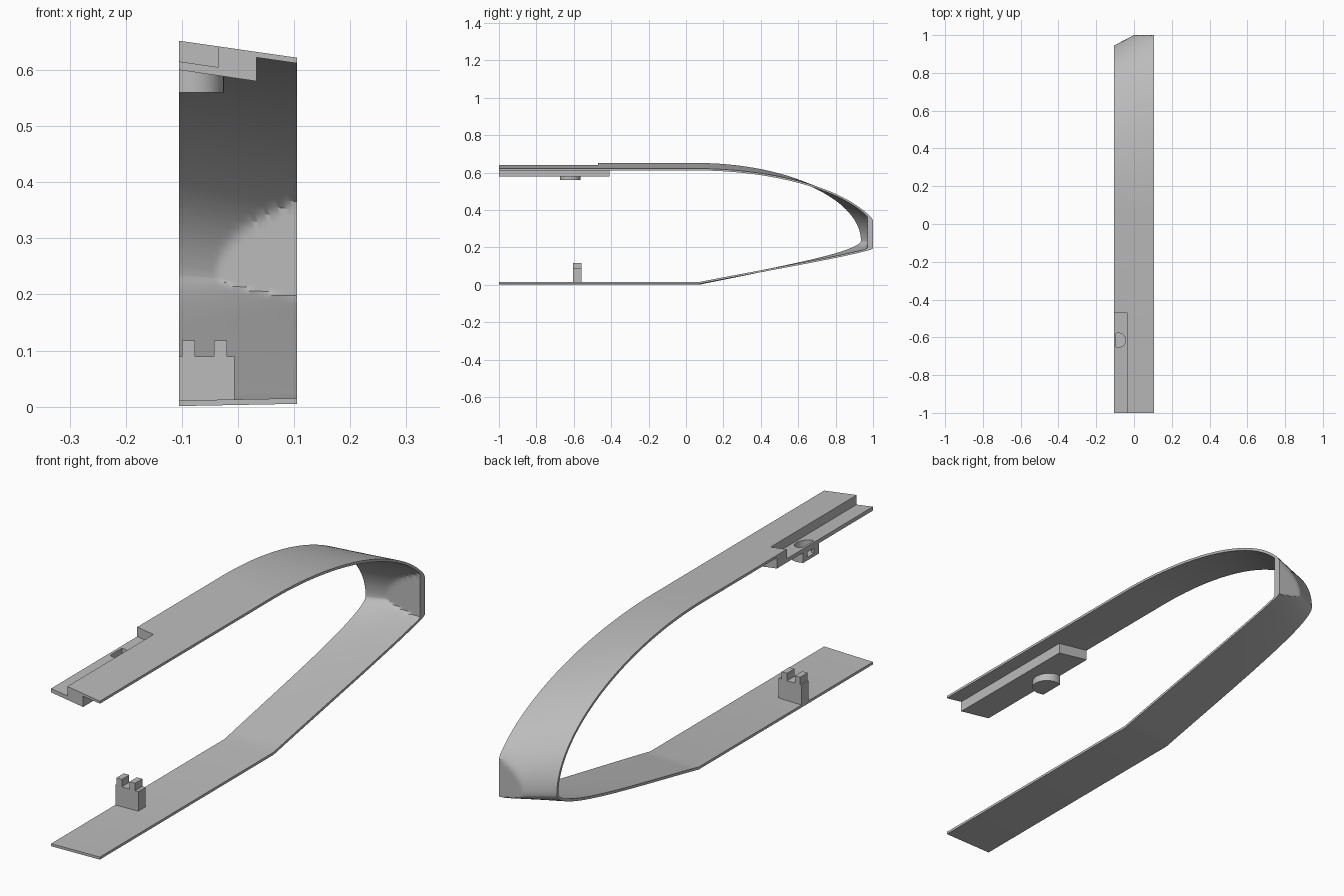
import bpy, bmesh
from math import sin, cos, acos, pi
from mathutils import Vector

if "Cube" in bpy.data.objects:
    bpy.data.objects.remove(bpy.data.objects["Cube"])

grey = bpy.data.materials.new("plain grey")
grey.use_nodes = True
colour = (0.5, 0.5, 0.5, 1)
grey.diffuse_color = colour
grey.node_tree.nodes["Principled BSDF"].inputs["Base Color"].default_value = colour

HALF = 0.105          # half the strip width
THICK = 0.01


def finish(name, bm):
    bmesh.ops.recalc_face_normals(bm, faces=bm.faces[:])
    mesh = bpy.data.meshes.new(name)
    bm.to_mesh(mesh)
    bm.free()
    mesh.materials.append(grey)
    ob = bpy.data.objects.new(name, mesh)
    bpy.context.collection.objects.link(ob)
    return ob


def prism(name, profile, axis, lo, hi):
    """Extrude a 2D profile along y (profile is x, z) or z (profile is x, y)."""
    bm = bmesh.new()
    place = (lambda a, b, t: (a, t, b)) if axis == "y" else (lambda a, b, t: (a, b, t))
    rings = [[bm.verts.new(place(a, b, t)) for a, b in profile] for t in (lo, hi)]
    for ring in rings:
        bm.faces.new(ring)
    n = len(profile)
    for i in range(n):
        j = (i + 1) % n
        bm.faces.new((rings[0][i], rings[0][j], rings[1][j], rings[1][i]))
    return finish(name, bm)


def box(name, x, y, z):
    return prism(name, [(x[0], z[0]), (x[1], z[0]), (x[1], z[1]), (x[0], z[1])], "y", *y)


def d_shape(cx, cy, r, flat, steps=24):
    """Circle cut off by a straight edge at x = flat."""
    a = acos((flat - cx) / r)
    return [(cx + r * cos(t), cy + r * sin(t))
            for t in (-a + 2 * a * i / steps for i in range(steps + 1))]


def cut(targets, cutter):
    cutter.hide_render = True
    for ob in targets:
        mod = ob.modifiers.new("cut", "BOOLEAN")
        mod.operation, mod.solver, mod.object = "DIFFERENCE", "EXACT", cutter
        bpy.context.view_layer.objects.active = ob
        bpy.ops.object.modifier_apply(modifier=mod.name)
    bpy.data.objects.remove(cutter)


def top_height(x):
    return 0.637 - 0.143 * x


def outline(x):
    """Outer side curve of the clip at one position across its width."""
    f = (x + HALF) / (2 * HALF)
    tip_y, tip_z = 1 + 0.52 * x, 0.235 - 0.017 * f
    top, low = top_height(x), 0.001 + 0.004 * f
    pts = [Vector((-1, top))]
    for i in range(41):                       # upper arch
        t = pi / 2 * i / 40
        pts.append(Vector((0.05 + (tip_y - 0.05) * sin(t),
                           tip_z + (top - tip_z) * cos(t))))
    ctrl = [Vector((tip_y, tip_z)), Vector((tip_y, 0.165 + 0.015 * f)),
            Vector((0.5, 0.09)), Vector((0.07, low))]
    for i in range(1, 25):                    # lower sweep
        t = i / 24
        s = 1 - t
        pts.append(s**3 * ctrl[0] + 3 * s * s * t * ctrl[1]
                   + 3 * s * t * t * ctrl[2] + t**3 * ctrl[3])
    pts.append(Vector((-1, low)))
    return pts


def inset(pts):
    """Offset a curve inwards by the strip thickness."""
    out = []
    for i, p in enumerate(pts):
        d0 = (p - pts[max(i - 1, 0)]).normalized()
        d1 = (pts[min(i + 1, len(pts) - 1)] - p).normalized()
        d = (d0 + d1).normalized()
        out.append(p + Vector((d.y, -d.x)) * THICK)
    return out


# Bent strip, closed at the tip by a flat wall
bm = bmesh.new()
COLS = 28
outer, inner = [], []
for c in range(COLS + 1):
    x = -HALF + 2 * HALF * c / COLS
    pts = outline(x)
    outer.append([bm.verts.new((x, min(p.x, 1), p.y)) for p in pts])
    inner.append([bm.verts.new((x, min(p.x, 0.97), p.y)) for p in inset(pts)])
rows = len(outer[0])
for c in range(COLS):
    for grid in (outer, inner):
        for r in range(rows - 1):
            bm.faces.new((grid[c][r], grid[c + 1][r], grid[c + 1][r + 1], grid[c][r + 1]))
    for r in (0, rows - 1):
        bm.faces.new((outer[c][r], outer[c + 1][r], inner[c + 1][r], inner[c][r]))
for c in (0, COLS):
    for r in range(rows - 1):
        bm.faces.new((outer[c][r], outer[c][r + 1], inner[c][r + 1], inner[c][r]))
strip = finish("bent_strip", bm)

# Thick block under the upper arm
block = prism("upper_block", [(-HALF, 0.6), (0.033, 0.58),
                              (0.033, top_height(0.033) - 0.004),
                              (-HALF, top_height(-HALF) - 0.004)], "y", -1, -0.41)

# Socket under the block
socket = prism("latch_socket", d_shape(-0.08, -0.62, 0.055, -HALF), "z", 0.56, 0.6)

# Side notch, socket hole and side slot
cut([strip, block], prism("notch_cutter", [(-0.2, 0.629), (-0.035, 0.605),
                                           (-0.035, 0.8), (-0.2, 0.8)], "y", -1.1, -0.47))
cut([block, socket], prism("hole_cutter", d_shape(-0.083, -0.615, 0.038, -0.095),
                           "z", 0.572, 0.7))
cut([socket], box("slot_cutter", (-0.13, -0.09), (-0.638, -0.597), (0.572, 0.592)))

# Latch post with two prongs on the lower arm
POST_Y = (-0.605, -0.56)
box("latch_post", (-HALF, -0.006), POST_Y, (0.006, 0.089))
for side, x in (("outer", (-0.1, -0.077)), ("inner", (-0.043, -0.02))):
    box(side + "_prong", x, POST_Y, (0.085, 0.118))

# Smooth shading on the curved parts
for ob in (strip, socket):
    bpy.ops.object.select_all(action="DESELECT")
    ob.select_set(True)
    bpy.context.view_layer.objects.active = ob
    bpy.ops.object.shade_smooth_by_angle(angle=0.5)
